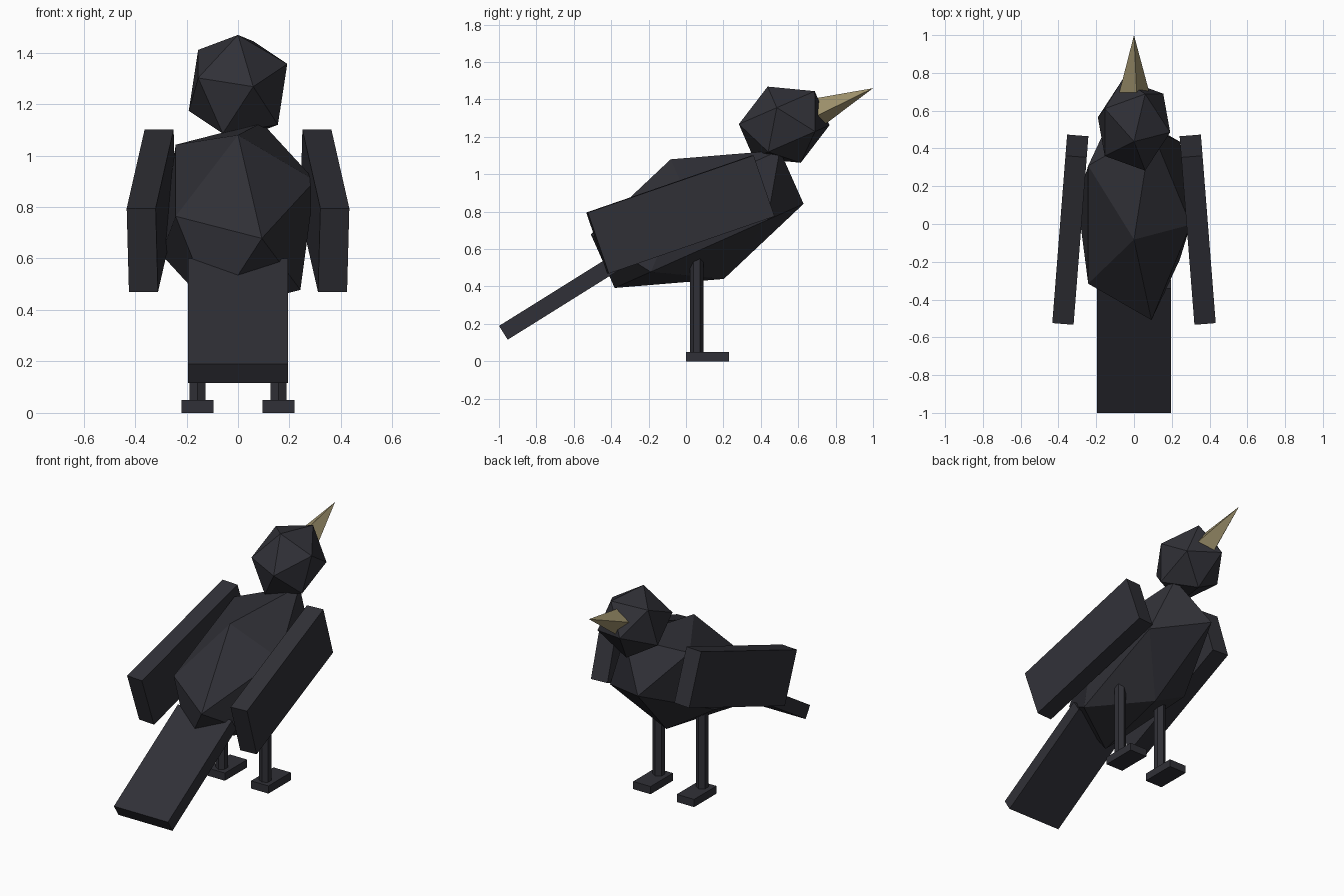
import bpy
from math import radians
from mathutils import Matrix

if "Cube" in bpy.data.objects:
    bpy.data.objects.remove(bpy.data.objects["Cube"], do_unlink=True)


def material(name, rgb):
    mat = bpy.data.materials.new(name)
    mat.use_nodes = True
    color = (*rgb, 1)
    mat.diffuse_color = color
    mat.node_tree.nodes["Principled BSDF"].inputs["Base Color"].default_value = color
    return mat


FEATHER = material("dark_feather", (0.03, 0.03, 0.038))
HORN = material("tan_horn", (0.33, 0.275, 0.145))


def finish(name, mat, loc, scale=(1, 1, 1), pitch=0, yaw=0):
    ob = bpy.context.object
    ob.name = name
    ob.location = loc
    ob.scale = scale
    ob.rotation_euler = (radians(pitch), 0, radians(yaw))
    ob.data.materials.append(mat)
    return ob


def box(name, loc, size, pitch=0, yaw=0):
    bpy.ops.mesh.primitive_cube_add(size=1)
    return finish(name, FEATHER, loc, size, pitch, yaw)


def faceted_ball(name, loc, radii, pitch):
    bpy.ops.mesh.primitive_ico_sphere_add(subdivisions=1, radius=1)
    return finish(name, FEATHER, loc, radii, pitch)


# Body and head: stretched icosahedra tilted upwards
faceted_ball("body", (0, 0.06, 0.76), (0.335, 0.65, 0.35), 24)
faceted_ball("head", (0, 0.525, 1.265), (0.214, 0.26, 0.222), 23.5)

# Beak: four-sided spike, slightly twisted about its axis
bpy.ops.mesh.primitive_cone_add(vertices=4, radius1=0.08, radius2=0, depth=0.327)
beak = finish("beak", HORN, (0, 0.85, 1.395), pitch=23.5 - 90)
beak.data.transform(Matrix.Rotation(radians(11), 4, "Z"))

# Tail
box("tail", (0, -0.647, 0.358), (0.39, 0.777, 0.087), 32)

# Wings, legs and feet on both sides
for label, s in (("left", 1), ("right", -1)):
    box(label + "_wing", (s * 0.337, -0.03, 0.785), (0.113, 0.94, 0.345), 19, s * 4.5)
    bpy.ops.mesh.primitive_cylinder_add(vertices=6, radius=0.036, depth=0.6)
    finish(label + "_leg", FEATHER, (s * 0.157, 0.057, 0.34))
    box(label + "_foot", (s * 0.157, 0.115, 0.025), (0.125, 0.23, 0.05))
